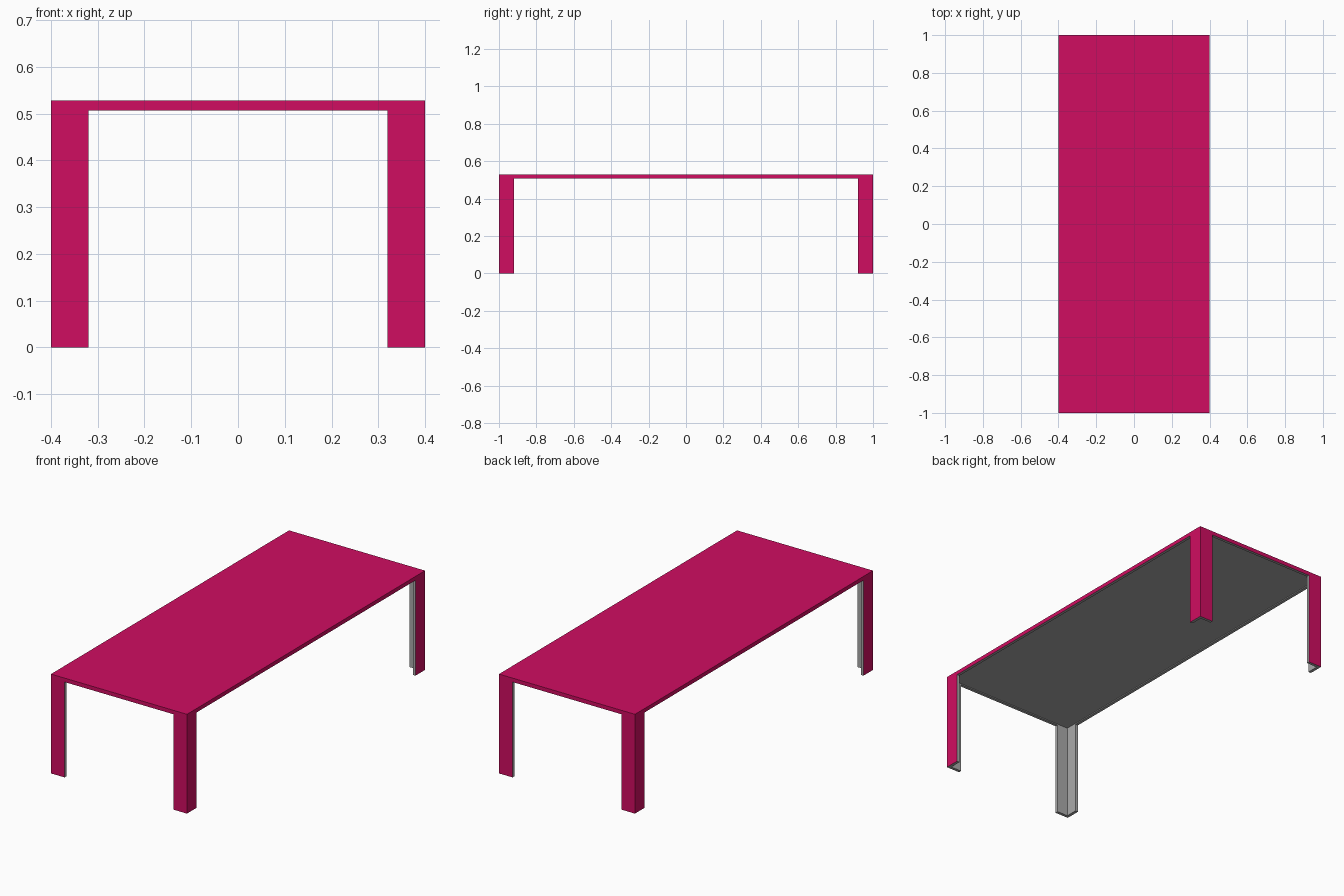
import bpy, bmesh

if "Cube" in bpy.data.objects:
    bpy.data.objects.remove(bpy.data.objects["Cube"])

HX, HY = 0.4, 1.0          # half width, half length
TOP, APRON = 0.528, 0.507  # top surface, lower edge of apron
LEG, WALL = 0.08, 0.016    # leg width, sheet thickness


def material(name, colour):
    mat = bpy.data.materials.new(name)
    mat.diffuse_color = (*colour, 1.0)
    mat.use_nodes = True
    mat.node_tree.nodes["Principled BSDF"].inputs["Base Color"].default_value = mat.diffuse_color
    return mat


def arch(half):
    """Outline of one side: two legs joined by a thin apron."""
    inner = half - LEG
    return [(-half, 0), (-inner, 0), (-inner, APRON), (inner, APRON),
            (inner, 0), (half, 0), (half, TOP), (-half, TOP)]


bm = bmesh.new()


def face(points):
    bm.faces.new([bm.verts.new(p) for p in points])


# Table top
face([(-HX, -HY, TOP), (HX, -HY, TOP), (HX, HY, TOP), (-HX, HY, TOP)])

# Four arched sides, facing outwards
for s in (-1, 1):
    face([(-s * u, s * HY, z) for u, z in arch(HX)])
    face([(s * HX, s * u, z) for u, z in arch(HY)])

bmesh.ops.remove_doubles(bm, verts=bm.verts[:], dist=1e-5)
bm.normal_update()
mesh = bpy.data.meshes.new("table")
bm.to_mesh(mesh)
bm.free()

table = bpy.data.objects.new("table", mesh)
bpy.context.collection.objects.link(table)
mesh.materials.append(material("magenta", (0.63, 0.004, 0.12)))
mesh.materials.append(material("grey", (0.4, 0.4, 0.4)))

# Sheet thickness inwards gives L-section legs with a grey lining
solid = table.modifiers.new("thickness", 'SOLIDIFY')
solid.thickness = WALL
solid.offset = -1
solid.use_even_offset = True
solid.material_offset = 1
solid.material_offset_rim = 1
